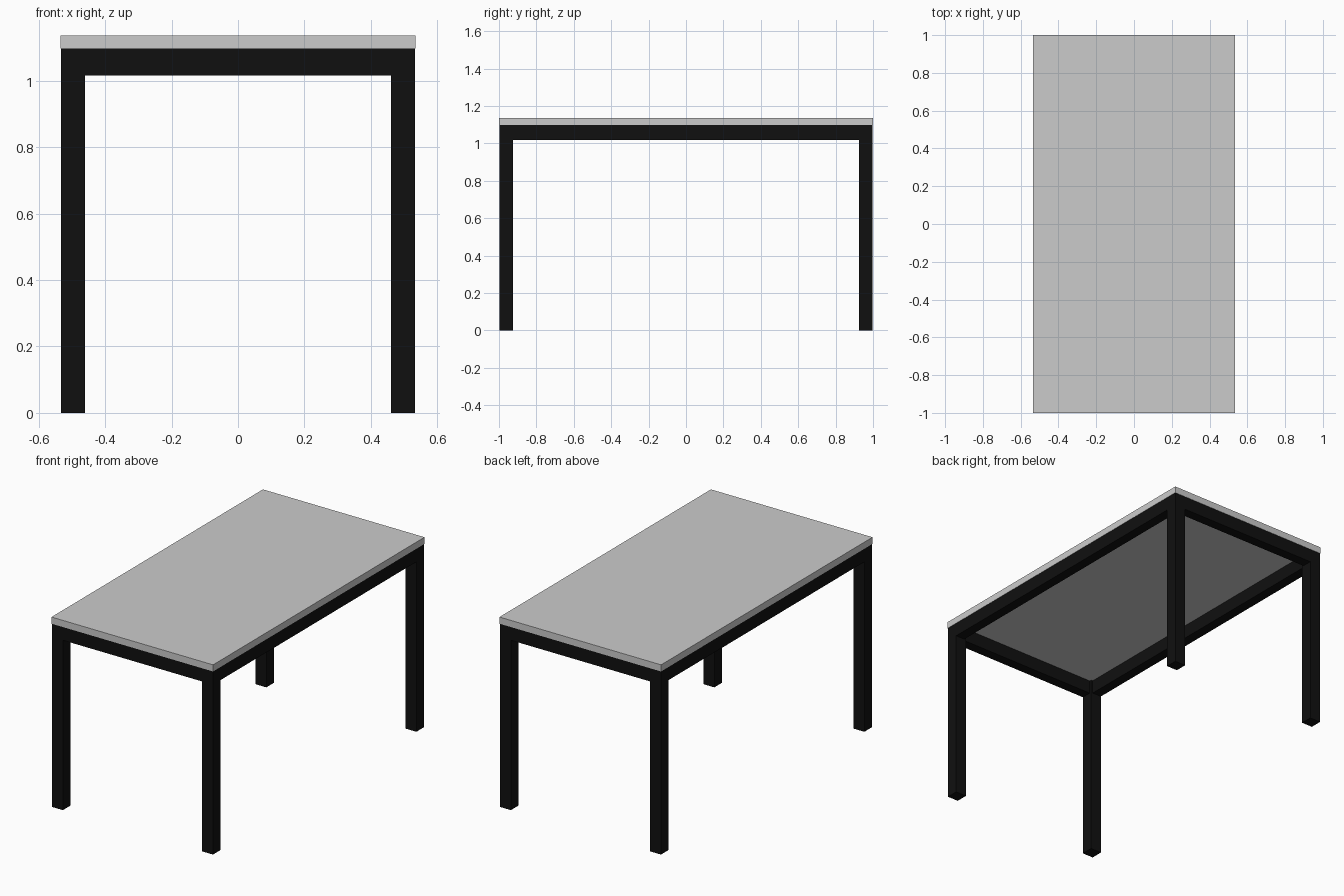
import bpy

if "Cube" in bpy.data.objects:
    bpy.data.objects.remove(bpy.data.objects["Cube"])

HX, HY = 0.535, 1.0           # half size of the table top
LEG = 0.072                   # leg thickness
RAIL = 0.06                   # apron thickness
Z_RAIL, Z_TOP, Z_END = 1.017, 1.097, 1.137
INSET = 0.002                 # frame sits just inside the top edge

black = bpy.data.materials.new("black_frame")
black.diffuse_color = (0.005, 0.005, 0.005, 1)
black.use_nodes = True
black.node_tree.nodes["Principled BSDF"].inputs["Base Color"].default_value = black.diffuse_color


def box(name, lo, hi, mat=None):
    bpy.ops.mesh.primitive_cube_add(size=1, location=[(a + b) / 2 for a, b in zip(lo, hi)])
    ob = bpy.context.object
    ob.name = name
    ob.scale = [b - a for a, b in zip(lo, hi)]
    bpy.ops.object.transform_apply(location=True, rotation=False, scale=True)
    if mat:
        ob.data.materials.append(mat)
    return ob


def mirror(ob, x, y):
    m = ob.modifiers.new("mirror", 'MIRROR')
    m.use_axis = (x, y, False)


# Table top
box("table_top", (-HX, -HY, Z_TOP), (HX, HY, Z_END))

# Four square corner legs
fx, fy = HX - INSET, HY - INSET
legs = box("legs", (fx - LEG, fy - LEG, 0), (fx, fy, Z_TOP), black)
legs.data.transform
for v in legs.data.vertices:
    v.co -= legs.location
legs.location = (0, 0, 0)
mirror(legs, True, True)

# Aprons between the legs
end_rails = box("end_aprons", (-fx + LEG, fy - RAIL, Z_RAIL), (fx - LEG, fy, Z_TOP), black)
mirror(end_rails, False, True)
side_rails = box("side_aprons", (fx - RAIL, -fy + LEG, Z_RAIL), (fx, fy - LEG, Z_TOP), black)
mirror(side_rails, True, False)
